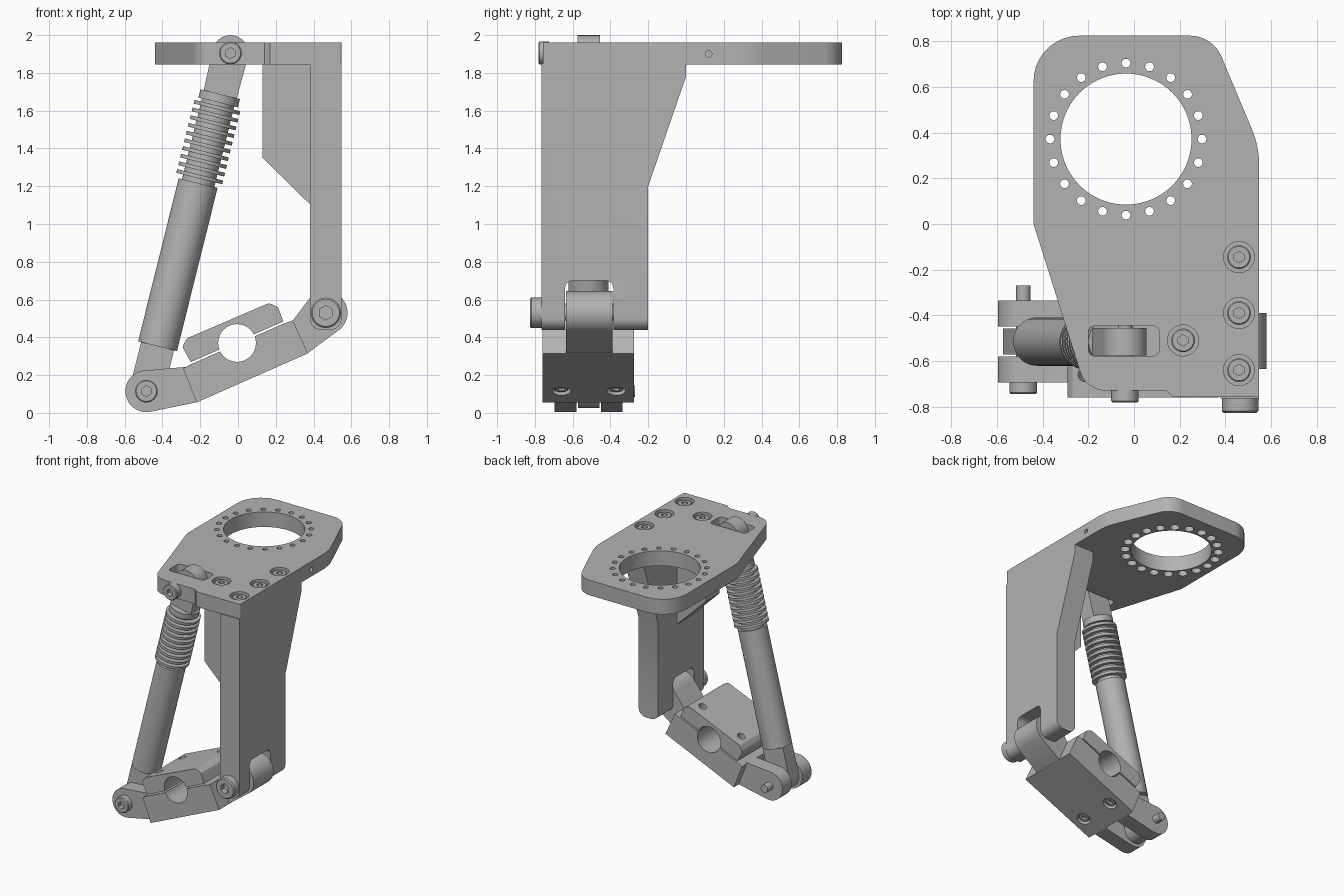
import bpy, bmesh, math
from math import sin, cos, pi, radians
from mathutils import Vector, Matrix

if "Cube" in bpy.data.objects:
    bpy.data.objects.remove(bpy.data.objects["Cube"])

steel = bpy.data.materials.new("machined grey")
steel.use_nodes = True
GREY = (0.45, 0.45, 0.45, 1)
steel.diffuse_color = GREY
steel.node_tree.nodes["Principled BSDF"].inputs["Base Color"].default_value = GREY


# ---- helpers ----
def finish(name, bm):
    bmesh.ops.recalc_face_normals(bm, faces=bm.faces)
    mesh = bpy.data.meshes.new(name)
    bm.to_mesh(mesh)
    bm.free()
    mesh.materials.append(steel)
    obj = bpy.data.objects.new(name, mesh)
    bpy.context.collection.objects.link(obj)
    return obj


def rounded(points):
    """Replace each (a, b, radius) corner by an arc."""
    out = []
    for i, p in enumerate(points):
        c = Vector(p[:2])
        if len(p) < 3:
            out.append(c)
            continue
        u = (Vector(points[i - 1][:2]) - c).normalized()
        v = (Vector(points[(i + 1) % len(points)][:2]) - c).normalized()
        half = u.angle(v) / 2
        mid = c + (u + v).normalized() * p[2] / sin(half)
        start = c + u * p[2] / math.tan(half) - mid
        end = c + v * p[2] / math.tan(half) - mid
        sweep = math.atan2(start.cross(end), start.dot(end))
        out += [mid + Matrix.Rotation(sweep * k / 10, 2) @ start for k in range(11)]
    return out


def arc(a, b, r, start, end):
    angles = [radians(start + (end - start) * k / 24) for k in range(25)]
    return [(a + r * cos(t), b + r * sin(t)) for t in angles]


def prism(name, points, axis, lo, hi):
    """Extrude a 2D outline along an axis."""
    place = {"x": lambda a, b, d: (d, a, b), "y": lambda a, b, d: (a, d, b),
             "z": lambda a, b, d: (a, b, d)}[axis]
    bm = bmesh.new()
    face = bm.faces.new([bm.verts.new(place(*p, lo)) for p in rounded(points)])
    side = bmesh.ops.extrude_face_region(bm, geom=[face])["geom"]
    bmesh.ops.translate(bm, vec=place(0, 0, hi - lo),
                        verts=[g for g in side if isinstance(g, bmesh.types.BMVert)])
    return finish(name, bm)


def cyl(name, start, end, r, sides=40, chamfer=0):
    start, end = Vector(start), Vector(end)
    axis = end - start
    turn = axis.to_track_quat("Z", "Y").to_matrix().to_4x4()
    bm = bmesh.new()
    bmesh.ops.create_cone(bm, cap_ends=True, segments=sides, radius1=r, radius2=r,
                          depth=axis.length)
    if chamfer:
        rim = [e for e in bm.edges if all(v.co.z > 0 for v in e.verts)]
        bmesh.ops.bevel(bm, geom=rim, offset=chamfer, segments=1, affect="EDGES")
    bm.transform(Matrix.Translation((start + end) / 2) @ turn)
    return finish(name, bm)


def cut(obj, *cutters):
    for tool in cutters:
        mod = obj.modifiers.new("cut", "BOOLEAN")
        mod.object, mod.solver = tool, "EXACT"
        bpy.context.view_layer.objects.active = obj
        bpy.ops.object.modifier_apply(modifier=mod.name)
        bpy.data.objects.remove(tool)


def hole(obj, start, end, r):
    cut(obj, cyl("cutter", start, end, r, 32))


def bolt(name, base, out, height, r):
    """Cap screw head with a hexagonal socket."""
    base, out = Vector(base), Vector(out).normalized()
    top = base + out * height
    head = cyl(name, base, top, r, 40, r * 0.1)
    cut(head, cyl("cutter", top - out * height * 0.6, top + out * 0.02, r * 0.48, 6))


def sunk_bolt(name, obj, surface, out, r, depth=0.06):
    """Screw head sitting in a counterbore."""
    surface, out = Vector(surface), Vector(out).normalized()
    hole(obj, surface - out * depth, surface + out * 0.03, r)
    bolt(name, surface - out * (depth + 0.01), out, depth, r * 0.76)


# ---- top plate with ring of holes ----
plate = prism("top_plate", [
    (-.44, 0, .1), (-.21, -.73, .12), (.14, -.73), (.17, -.758), (.548, -.758, .01),
    (.548, .34, .4), (.345, .825, .15), (-.44, .825, .2)], "z", 1.845, 1.962)
ring = Vector((-.035, .372, 0))
cut(plate, cyl("cutter", ring + Vector((0, 0, 1.8)), ring + Vector((0, 0, 2)), .287, 80))
for k in range(20):
    p = ring + Vector((cos(k * pi / 10), sin(k * pi / 10), 0)) * .333
    hole(plate, p + Vector((0, 0, 1.8)), p + Vector((0, 0, 2)), .019)
    hole(plate, p + Vector((0, 0, 1.8)), p + Vector((0, 0, 1.885)), .034)
cut(plate, prism("cutter", [(-.2, -.578, .03), (.11, -.578, .03), (.11, -.445, .03),
                            (-.2, -.445, .03)], "z", 1.8, 2))
for x in (-.25, .2):
    hole(plate, (x, .77, 1.9), (x, .9, 1.9), .017)
hole(plate, (.48, .12, 1.9), (.6, .12, 1.9), .017)
for x, y in ((.46, -.145), (.46, -.39), (.46, -.64), (.215, -.51)):
    sunk_bolt("plate_screw", plate, (x, y, 1.962), (0, 0, 1), .068)

# ---- side plate, rounded at the foot and slotted for the lever ----
side = prism("side_plate", [(-.765, .44), (-.2, .44), (-.2, 1.2), (0, 1.78), (0, 1.85),
                            (-.765, 1.85)], "x", .38, .548)
bm = bmesh.new()
bm.from_mesh(side.data)
foot = [e for e in bm.edges if all(v.co.z < .45 for v in e.verts)
        and abs(e.verts[0].co.x - e.verts[1].co.x) < .01]
bmesh.ops.bevel(bm, geom=foot, offset=.06, segments=8, profile=.5, affect="EDGES")
bm.to_mesh(side.data)
bm.free()
cut(side, prism("cutter", [(-.64, .3), (-.385, .3), (-.385, .7, .04), (-.64, .7, .04)],
                "x", .3, .7))
hole(side, (.5, -.705, 1.8), (.6, -.705, 1.8), .015)
for z in (1.36, 1.63):
    sunk_bolt("side_screw", side, (.548, -.515, z), (1, 0, 0), .068)

prism("gusset", [(.13, 1.85), (.13, 1.35), (.385, 1.1), (.385, 1.85)], "y", -.6, -.43)

# ---- lever: clamp block, knuckle and fork ----
slope = Vector((.917, 0, .4)).normalized()
down = Vector((.4, 0, -.917)).normalized()
block = prism("lever_block", [(-.29, .235), (-.22, .055), (.37, .315), (.29, .49),
                              (.24, .472), (-.255, .255)], "y", -.76, -.275)
cap = prism("clamp_cap", [(-.25, .269), (-.295, .35, .03), (-.27, .395, .02),
                          (.165, .582, .04), (.212, .56, .02), (.24, .484)],
            "y", -.76, -.275)
for part in (block, cap):
    hole(part, (-.005, -.9, .37), (-.005, -.1, .37), .1)
for x, z in ((-.085, .1145), (.245, .26)):
    for y in (-.66, -.37):
        p = Vector((x, y, z))
        sunk_bolt("clamp_screw", block, p, down, .05, .04)
        hole(cap, p - down * .28, p - down * .5, .03)
prism("knuckle", arc(.465, .53, .115, -50, 145) + [(.28, .475), (.25, .44), (.3, .287),
                                                   (.37, .317)], "y", -.635, -.39)
for lo, hi in ((-.695, -.58), (-.45, -.335)):
    prism("fork_arm", arc(-.485, .115, .111, 85, 282) + [(-.22, .056), (-.2, .1),
                                                         (-.26, .245)], "y", lo, hi)

# ---- pins and their heads ----
cyl("fork_pin", (-.485, -.7, .115), (-.485, -.27, .115), .031)
cyl("knuckle_pin", (.465, -.77, .53), (.465, -.25, .53), .04)
cyl("upper_pin", (-.04, -.73, 1.905), (-.04, -.4, 1.905), .031)
for name, base, height, r in (("fork_bolt", (-.485, -.69, .115), .055, .06),
                              ("knuckle_bolt", (.465, -.76, .53), .067, .08),
                              ("upper_bolt", (-.04, -.725, 1.905), .057, .06)):
    bolt(name, base, (0, -1, 0), height, r)

# ---- spring strut, built upright then leaned ----
LENGTH, W = 1.844, .09
strut = [
    cyl("strut_tube", (0, 0, .245), (0, 0, 1.135), .106, 48),
    cyl("strut_rod", (0, 0, 1.1), (0, 0, 1.6), .088, 48),
    cyl("strut_collar", (0, 0, 1.575), (0, 0, 1.62), .108, 48),
    prism("lower_eye", arc(0, 0, W, 180, 360) + [(W, .26), (-W, .26)], "y", -.057, .057),
    prism("upper_eye", arc(0, LENGTH, .095, 0, 180) + [(-W, 1.61), (W, 1.61)],
          "y", -.06, .06)]
strut += [cyl("spring_coil", (0, 0, s), (0, 0, s + .02), .125, 48)
          for s in [1.16 + .042 * k for k in range(10)]]
for obj in strut:
    obj.rotation_euler = (0, math.atan2(.445, 1.79), 0)
    obj.location = (-.485, -.515, .115)

# ---- shading ----
for obj in bpy.context.scene.objects:
    obj.select_set(obj.type == "MESH")
bpy.context.view_layer.objects.active = plate
bpy.ops.object.shade_smooth_by_angle(angle=radians(30))
